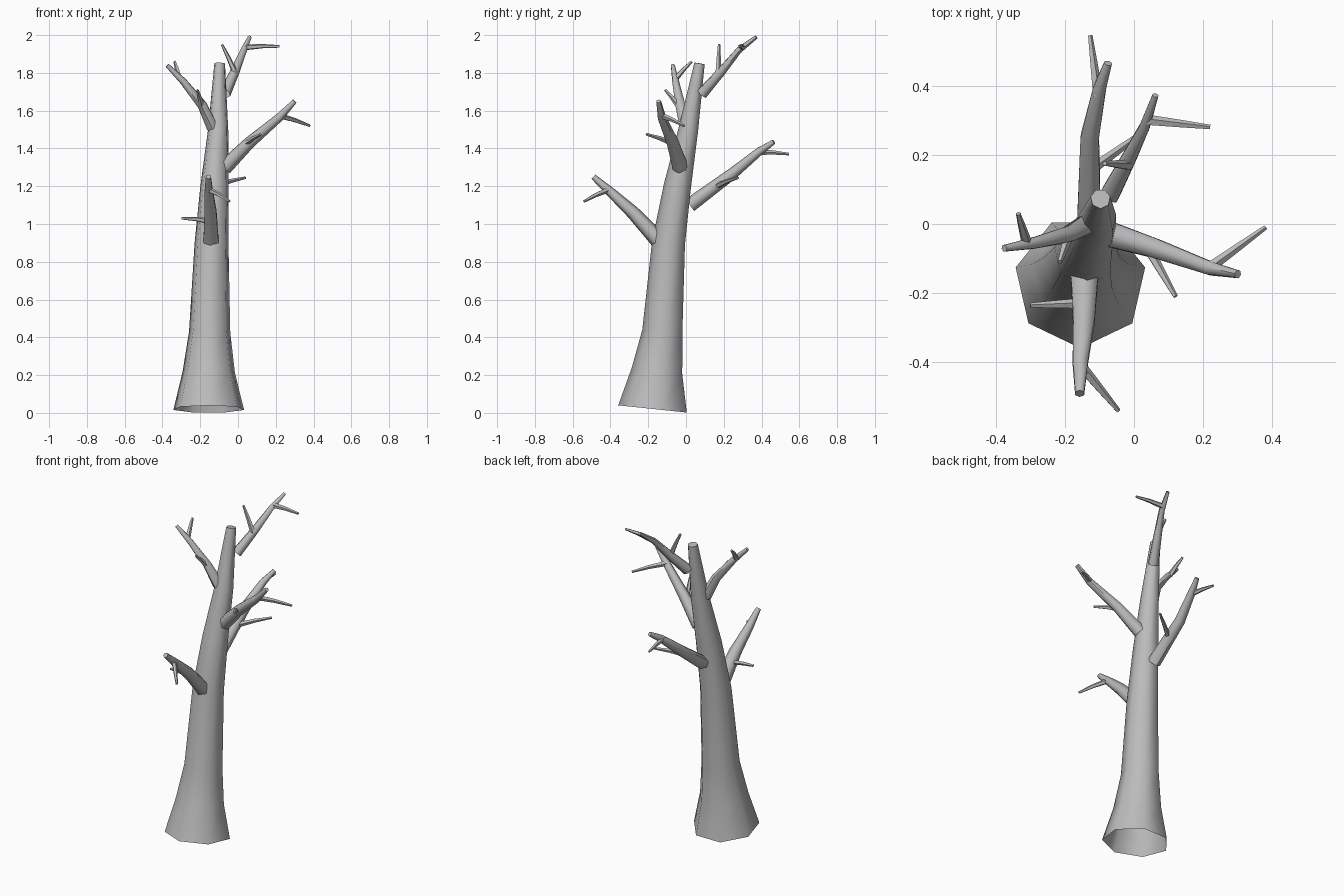
import bpy, bmesh, math
from mathutils import Vector

cube = bpy.data.objects.get("Cube")
if cube:
    bpy.data.objects.remove(cube, do_unlink=True)

bark = bpy.data.materials.new("grey bark")
bark.use_nodes = True
GREY = (0.5, 0.5, 0.5, 1)
bark.diffuse_color = GREY
bark.node_tree.nodes["Principled BSDF"].inputs["Base Color"].default_value = GREY


def limb(name, path, radii, sides, ref=(0, 0, 1)):
    """Sweep a tapering ring along a path: open at the base, capped at the tip."""
    pts = [Vector(p) for p in path]
    ref = Vector(ref)
    bm = bmesh.new()
    rings = []
    for i, (p, r) in enumerate(zip(pts, radii)):
        tangent = (pts[min(i + 1, len(pts) - 1)] - pts[max(i - 1, 0)]).normalized()
        u = (ref - tangent * ref.dot(tangent)).normalized()
        v = tangent.cross(u)
        angles = [math.tau * k / sides for k in range(sides)]
        rings.append([bm.verts.new(p + r * (u * math.cos(a) + v * math.sin(a))) for a in angles])
    for low, high in zip(rings, rings[1:]):
        for k in range(sides):
            n = (k + 1) % sides
            bm.faces.new((low[k], low[n], high[n], high[k]))
    bm.faces.new(rings[-1])
    mesh = bpy.data.meshes.new(name)
    bm.to_mesh(mesh)
    bm.free()
    mesh.materials.append(bark)
    obj = bpy.data.objects.new(name, mesh)
    bpy.context.collection.objects.link(obj)
    bpy.ops.object.select_all(action="DESELECT")
    obj.select_set(True)
    bpy.context.view_layer.objects.active = obj
    bpy.ops.object.shade_smooth_by_angle(angle=math.radians(60))


def branch(name, path, base, tip):
    steps = len(path) - 1
    limb(name, path, [base + (tip - base) * i / steps for i in range(steps + 1)], 6)


def twig(name, start, end):
    a, b = Vector(start), Vector(end)
    bend = a.lerp(b, 0.5) + Vector((0, 0, 0.004))
    limb(name, [a, bend, b], [0.016, 0.012, 0.007], 5, (0.3, 0.2, 1))


# Flared, leaning trunk, hollow underneath
limb("trunk",
     [(-.155, -.168, .02), (-.155, -.147, .22), (-.15, -.12, .43), (-.14, -.088, .9),
      (-.125, -.042, 1.2), (-.105, .015, 1.5), (-.097, .073, 1.85)],
     [.192, .142, .112, .092, .076, .055, .029], 7, (0, -1, 0))

# Main branches
branch("front_branch", [(-.143, -.145, .915), (-.145, -.28, 1.06), (-.155, -.4, 1.17), (-.157, -.49, 1.25)], .046, .015)
branch("left_branch", [(-.07, -.03, 1.3), (.06, -.07, 1.43), (.22, -.128, 1.565), (.3, -.145, 1.65)], .042, .013)
branch("back_branch", [(-.13, .02, 1.1), (-.128, .25, 1.27), (-.1, .39, 1.385), (-.075, .465, 1.435)], .039, .013)
branch("right_branch", [(-.135, 0, 1.51), (-.19, -.03, 1.63), (-.29, -.055, 1.755), (-.375, -.07, 1.84)], .034, .011)
branch("top_branch", [(-.07, .085, 1.69), (-.015, .19, 1.81), (.03, .28, 1.92), (.062, .372, 1.99)], .032, .01)

# Two twigs on each branch
twig("front_twig_low", (-.15, -.23, 1.015), (-.3, -.235, 1.03))
twig("front_twig_high", (-.15, -.415, 1.18), (-.045, -.54, 1.12))
twig("left_twig_low", (.04, -.07, 1.425), (.12, -.21, 1.475))
twig("left_twig_high", (.22, -.125, 1.572), (.38, -.01, 1.52))
twig("back_twig_low", (-.12, .16, 1.2), (.04, .275, 1.245))
twig("back_twig_high", (-.105, .37, 1.38), (-.127, .545, 1.37))
twig("right_twig_low", (-.19, -.035, 1.62), (-.215, -.11, 1.71))
twig("right_twig_high", (-.31, -.055, 1.77), (-.335, .03, 1.86))
twig("top_twig_low", (-.015, .17, 1.8), (-.085, .175, 1.95))
twig("top_twig_high", (.04, .3, 1.935), (.22, .28, 1.94))
